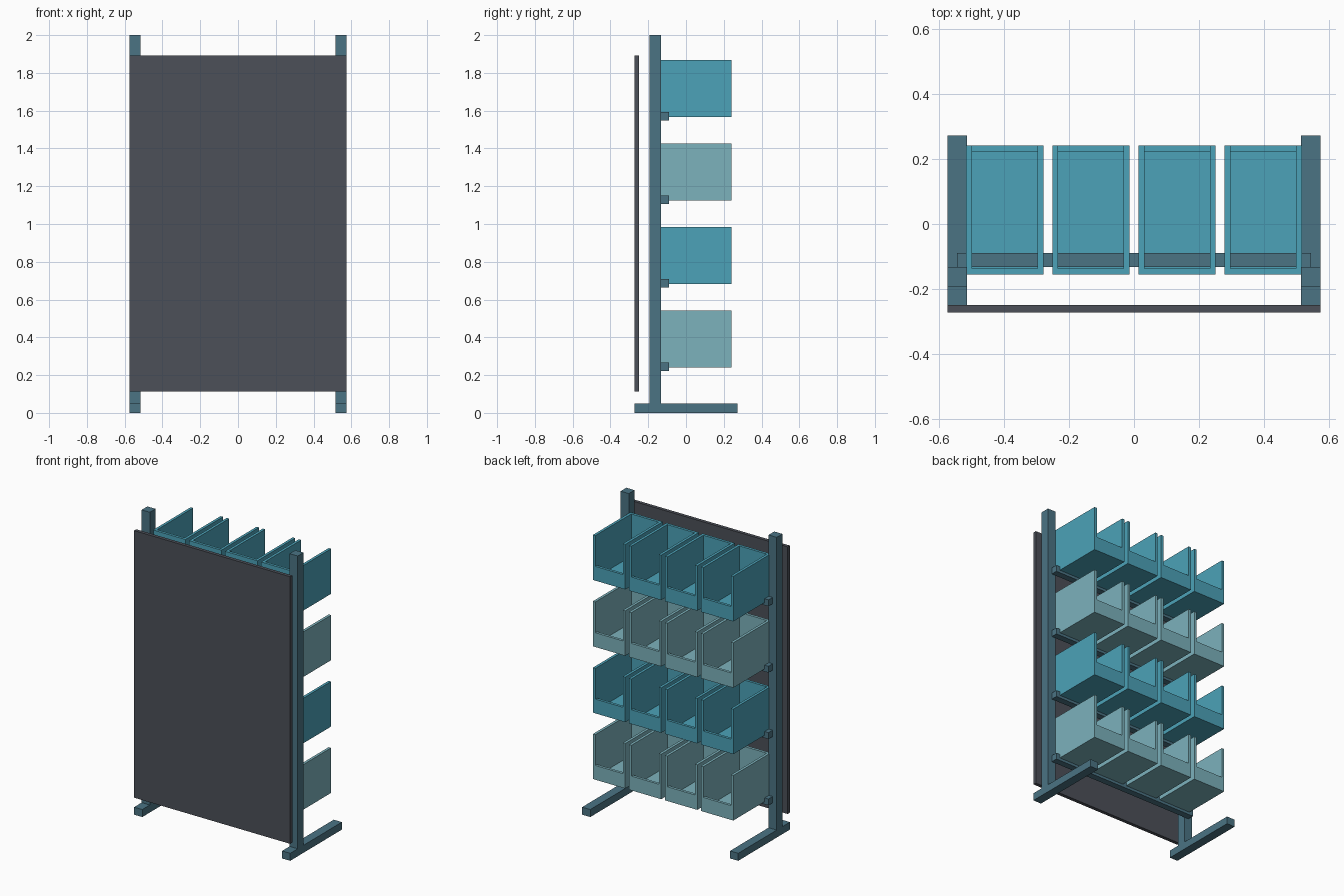
import bpy, bmesh
from mathutils import Matrix, Vector

if "Cube" in bpy.data.objects:
    bpy.data.objects.remove(bpy.data.objects["Cube"])


def material(name, rgb):
    m = bpy.data.materials.new(name)
    m.diffuse_color = (*rgb, 1)
    m.use_nodes = True
    m.node_tree.nodes["Principled BSDF"].inputs["Base Color"].default_value = m.diffuse_color
    return m


STEEL = material("steel_blue", (0.07, 0.174, 0.231))
DARK = material("dark_grey", (0.072, 0.08, 0.098))
TEAL = material("teal", (0.072, 0.361, 0.479))
PALE = material("pale_teal", (0.202, 0.445, 0.503))


def make(name, boxes, mat):
    """One object from boxes given as (x0, x1, y0, y1, z0, z1)."""
    bm = bmesh.new()
    for x0, x1, y0, y1, z0, z1 in boxes:
        centre = Vector((x0 + x1, y0 + y1, z0 + z1)) / 2
        size = Matrix.Diagonal((x1 - x0, y1 - y0, z1 - z0, 1))
        bmesh.ops.create_cube(bm, size=1, matrix=Matrix.Translation(centre) @ size)
    mesh = bpy.data.meshes.new(name)
    bm.to_mesh(mesh)
    bm.free()
    mesh.materials.append(mat)
    obj = bpy.data.objects.new(name, mesh)
    bpy.context.collection.objects.link(obj)
    return obj


# Feet and uprights on both sides
for side, cx in (("left", -0.545), ("right", 0.545)):
    x0, x1 = cx - 0.03, cx + 0.03
    make(f"{side}_foot", [(x0, x1, -0.272, 0.272, 0, 0.05)], STEEL)
    make(f"{side}_post", [(x0, x1, -0.193, -0.133, 0.05, 2.0)], STEEL)

# Flat panel in front of the uprights
make("front_panel", [(-0.575, 0.575, -0.272, -0.249, 0.113, 1.892)], DARK)

# Open bin: floor, two full sides, tall rear wall, low picking lip
W, H, LIP, T = 0.119, 0.30, 0.095, 0.018
Y0, Y1 = -0.155, 0.241
bin_boxes = [
    (-W, W, Y0, Y1, 0, T),
    (-W, -W + T, Y0, Y1, T, H),
    (W - T, W, Y0, Y1, T, H),
    (-W + T, W - T, Y0, Y0 + T, T, H),
    (-W + T, W - T, Y1 - T, Y1, T, LIP),
]
bins = [make("bin_pale", bin_boxes, PALE), make("bin_teal", bin_boxes, TEAL)]

# Four rows, each with a cross rail and four bins in alternating colours
for row in range(4):
    z = 0.241 + 0.442 * row
    make(f"rail_{row + 1}", [(-0.545, 0.545, -0.133, -0.089, z - 0.018, z + 0.025)], STEEL)
    source = bins[row % 2]
    for col in range(4):
        b = bpy.data.objects.new(f"bin_row{row + 1}_{col + 1}", source.data)
        b.location = ((col - 1.5) * 0.2655, 0, z)
        bpy.context.collection.objects.link(b)

# Remove the template bins
for b in bins:
    bpy.data.objects.remove(b)
